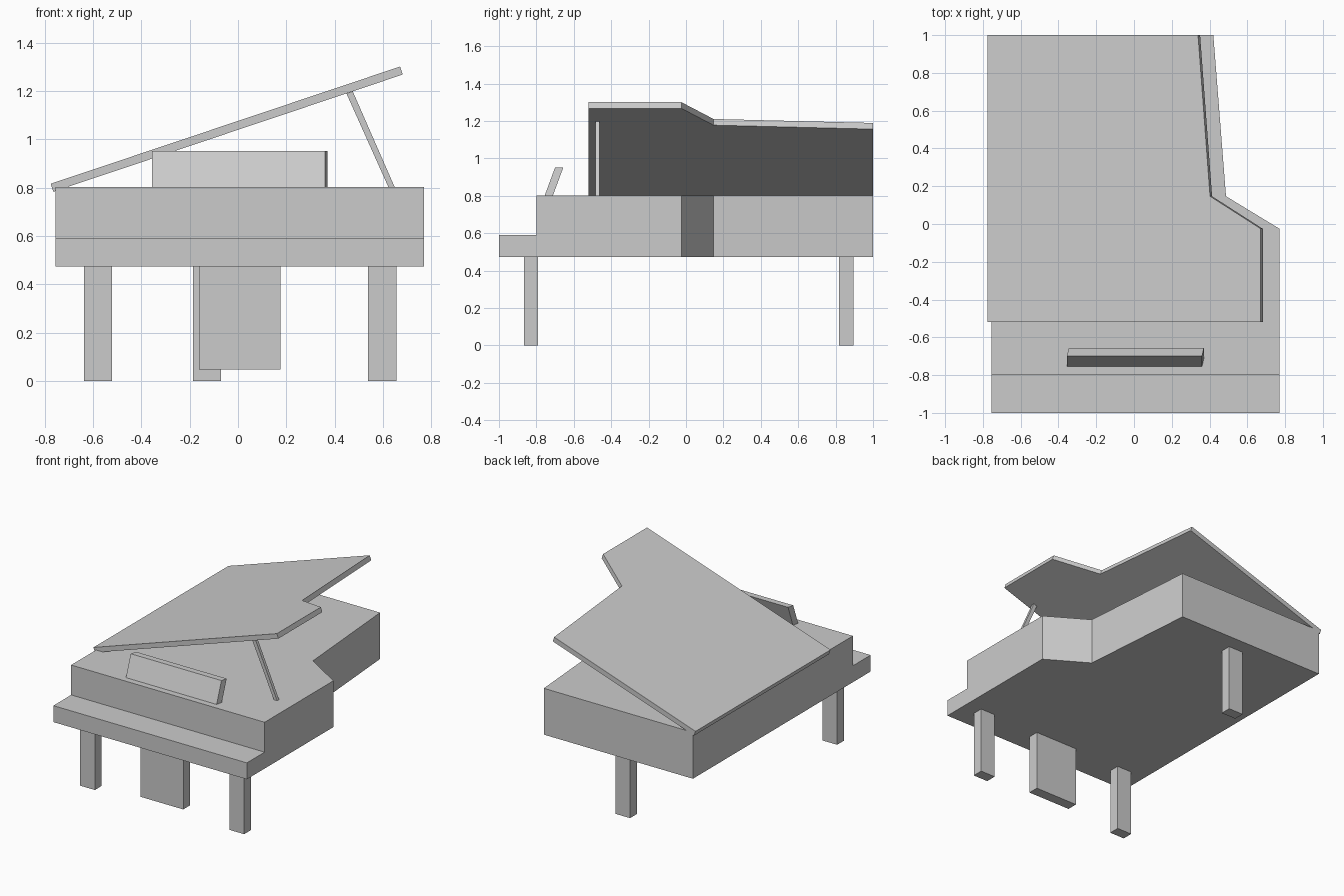
import bpy, bmesh
from mathutils import Vector

if "Cube" in bpy.data.objects:
    bpy.data.objects.remove(bpy.data.objects["Cube"])


def finish(name, bm):
    bmesh.ops.recalc_face_normals(bm, faces=bm.faces[:])
    mesh = bpy.data.meshes.new(name)
    bm.to_mesh(mesh)
    bm.free()
    obj = bpy.data.objects.new(name, mesh)
    bpy.context.collection.objects.link(obj)
    return obj


def prism(points, offset):
    """Closed solid: polygon swept along an offset vector."""
    bm = bmesh.new()
    face = bm.faces.new([bm.verts.new(p) for p in points])
    new = bmesh.ops.extrude_face_region(bm, geom=[face], use_keep_orig=True)["geom"]
    verts = [v for v in new if isinstance(v, bmesh.types.BMVert)]
    bmesh.ops.translate(bm, verts=verts, vec=Vector(offset))
    bmesh.ops.recalc_face_normals(bm, faces=bm.faces[:])
    return bm


def box(name, x0, x1, y0, y1, z0, z1):
    pts = [(x0, y0, z0), (x1, y0, z0), (x1, y1, z0), (x0, y1, z0)]
    return finish(name, prism(pts, (0, 0, z1 - z0)))


LEFT, BOTTOM, SHELF, TOP = -0.755, 0.473, 0.59, 0.803
curve_side = [(0.77, -0.025), (0.487, 0.147), (0.42, 1.0)]

# Case: full outline up to the key shelf, rear part raised to the top
outline = [(LEFT, -1.0), (0.77, -1.0)] + curve_side + [(LEFT, 1.0)]
bm = prism([(x, y, BOTTOM) for x, y in outline], (0, 0, SHELF - BOTTOM))
bmesh.ops.bisect_plane(bm, geom=bm.verts[:] + bm.edges[:] + bm.faces[:],
                       plane_co=(0, -0.8, 0), plane_no=(0, 1, 0))
bm.normal_update()
rear = [f for f in bm.faces
        if f.normal.z > 0.9 and f.calc_center_median().y > -0.8]
raised = bmesh.ops.extrude_face_region(bm, geom=rear)["geom"]
bmesh.ops.translate(bm, vec=(0, 0, TOP - SHELF),
                    verts=[v for v in raised if isinstance(v, bmesh.types.BMVert)])
bmesh.ops.dissolve_limit(bm, angle_limit=0.01, verts=bm.verts[:], edges=bm.edges[:])
finish("case", bm)

# Lid: same outline, hinged open along the left edge
SLOPE_COS, SLOPE_SIN = 0.948, 0.318
lid_outline = [(LEFT, -0.52), (0.77, -0.52)] + curve_side + [(LEFT, 1.0)]
lid_pts = [(-0.775 + (x - LEFT) * SLOPE_COS, y, 0.816 + (x - LEFT) * SLOPE_SIN)
           for x, y in lid_outline]
finish("lid", prism(lid_pts, (0.011, 0, -0.033)))

# Lid prop
prop = [(0.622, TOP), (0.648, TOP), (0.475, 1.198), (0.449, 1.189)]
finish("lid_prop", prism([(x, -0.485, z) for x, z in prop], (0, 0.022, 0)))

# Music stand: leaning panel, slightly skewed in plan
stand = [(-0.355, -0.755, TOP), (0.36, -0.755, TOP),
         (0.36, -0.70, 0.952), (-0.355, -0.70, 0.952)]
finish("music_stand", prism(stand, (0.01, 0.044, 0)))

# Legs and pedal board
for name, x, y in (("front_leg_left", -0.58, -0.828),
                   ("front_leg_right", 0.597, -0.828),
                   ("back_leg", -0.128, 0.857)):
    box(name, x - 0.058, x + 0.058, y - 0.038, y + 0.038, 0, BOTTOM)
box("pedal_board", -0.162, 0.175, -0.866, -0.79, 0.048, BOTTOM)
